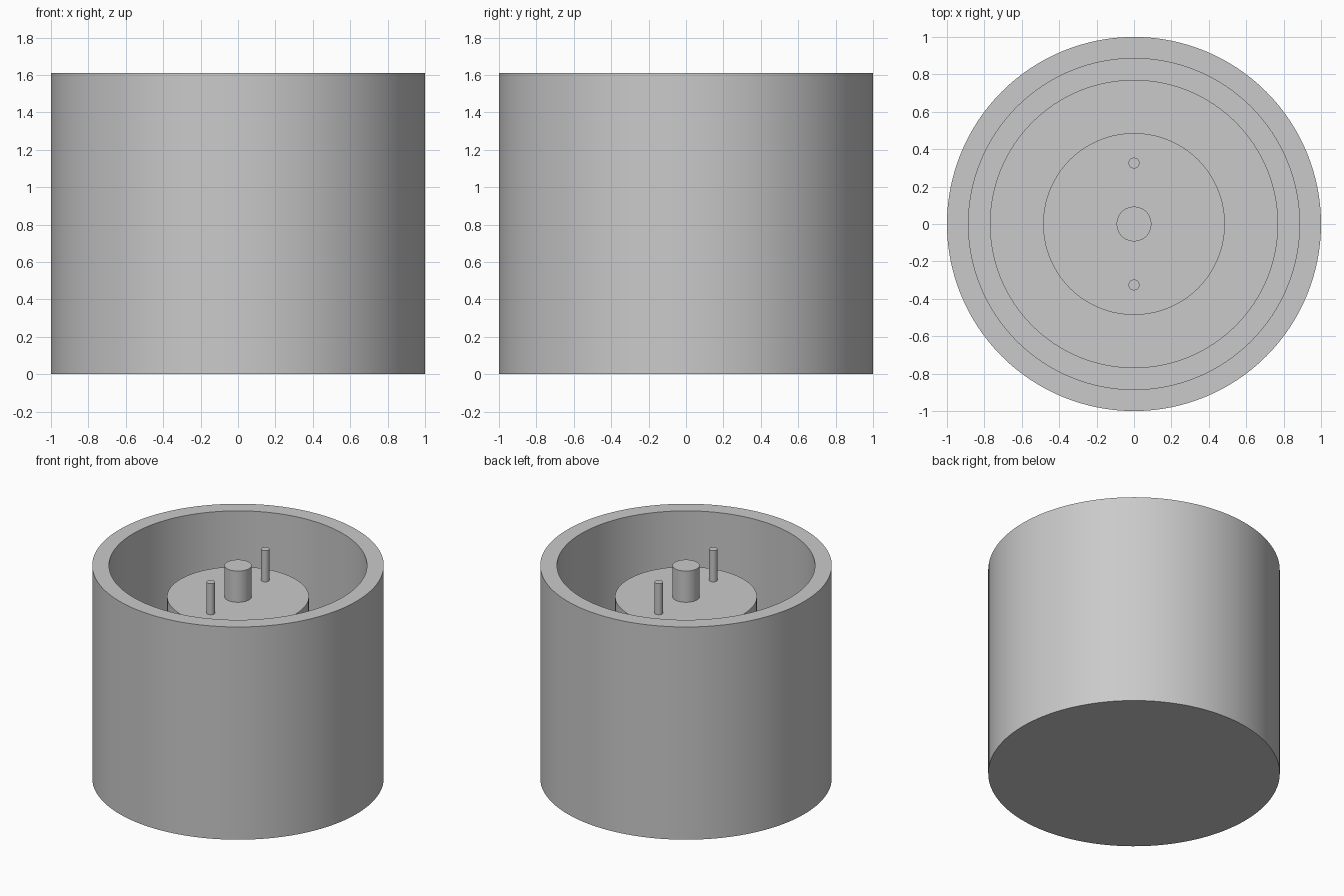
import bpy
import bmesh
import math

cube = bpy.data.objects.get("Cube")
if cube:
    bpy.data.objects.remove(cube, do_unlink=True)

SEGMENTS = 128
TOP = 1.61        # rim, post and pins all end level
LEDGE = 0.7       # step inside the bore
FLOOR = 0.2       # bottom of the bore
BOSS_TOP = 1.374

grey = bpy.data.materials.new("plain_grey")
grey.use_nodes = True
colour = (0.59, 0.59, 0.59, 1)
grey.diffuse_color = colour
grey.node_tree.nodes["Principled BSDF"].inputs["Base Color"].default_value = colour


def lathe(name, profile, location=(0, 0, 0), segments=SEGMENTS):
    """Revolve (radius, height) points about z into a closed solid."""
    bm = bmesh.new()
    verts = [bm.verts.new((r, 0, z)) for r, z in profile]
    edges = [bm.edges.new(pair) for pair in zip(verts, verts[1:])]
    bmesh.ops.spin(bm, geom=verts + edges, cent=(0, 0, 0), axis=(0, 0, 1),
                   angle=math.tau, steps=segments, use_duplicate=False)
    bmesh.ops.remove_doubles(bm, verts=bm.verts, dist=0.0001)
    bmesh.ops.recalc_face_normals(bm, faces=bm.faces)
    mesh = bpy.data.meshes.new(name)
    bm.to_mesh(mesh)
    bm.free()
    mesh.materials.append(grey)
    obj = bpy.data.objects.new(name, mesh)
    obj.location = location
    bpy.context.collection.objects.link(obj)
    bpy.ops.object.select_all(action="DESELECT")
    obj.select_set(True)
    bpy.context.view_layer.objects.active = obj
    bpy.ops.object.shade_smooth_by_angle(angle=math.radians(30))
    return obj


def cylinder(name, radius, bottom, top, y=0, segments=SEGMENTS):
    profile = [(0, bottom), (radius, bottom), (radius, top), (0, top)]
    return lathe(name, profile, (0, y, 0), segments)


# Outer cup with a stepped bore
lathe("stepped_cup", [(0, 0), (1, 0), (1, TOP), (0.885, TOP), (0.885, LEDGE),
                      (0.768, LEDGE), (0.768, FLOOR), (0, FLOOR)])

# Central boss rising from the floor, with its post
cylinder("central_boss", 0.486, FLOOR, BOSS_TOP)
cylinder("central_post", 0.093, BOSS_TOP, TOP, segments=64)

# Thin pins in front of and behind the post
for name, y in (("front_pin", -0.326), ("back_pin", 0.326)):
    cylinder(name, 0.029, BOSS_TOP, TOP, y, segments=32)
